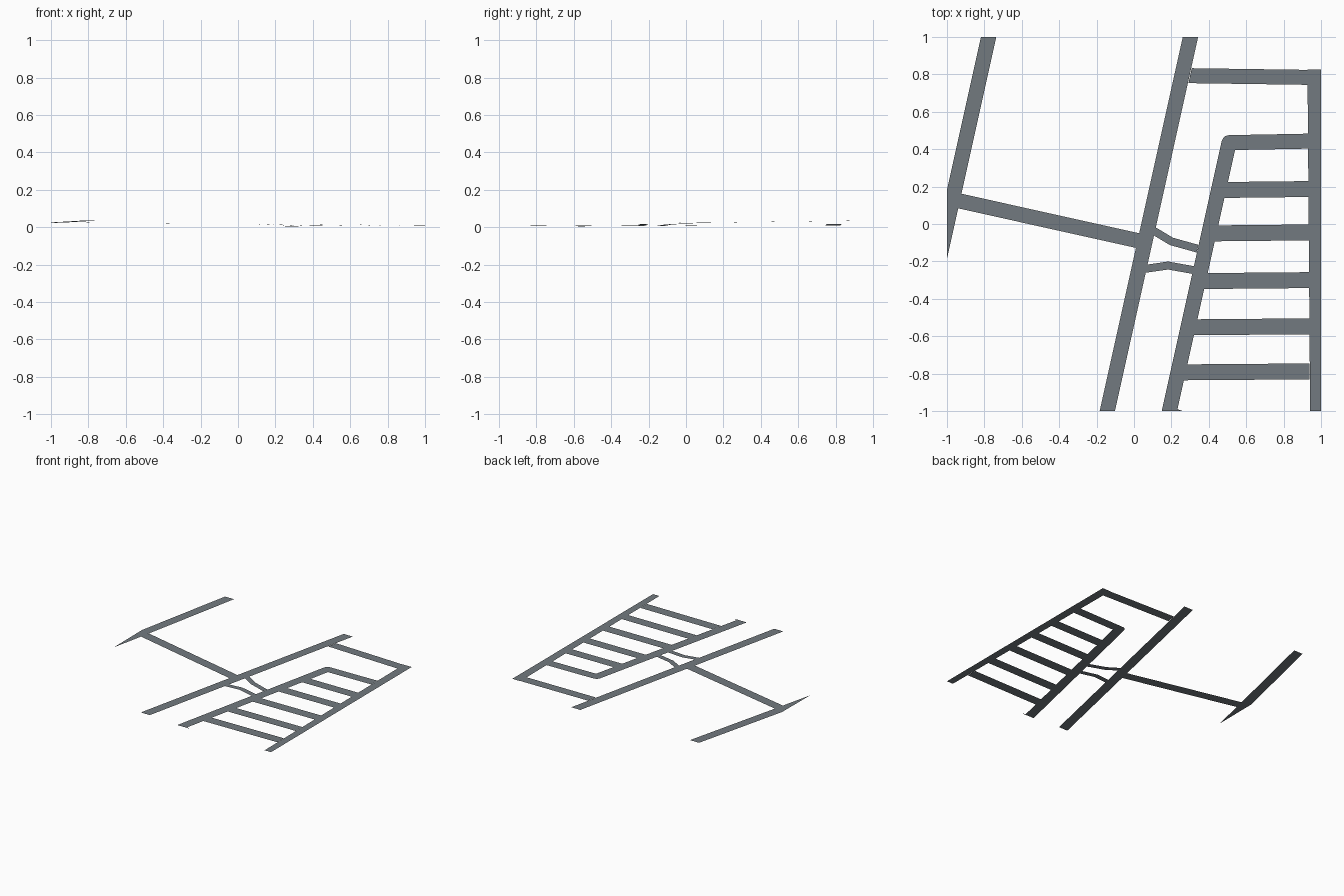
import bpy
import bmesh
from mathutils import Vector

cube = bpy.data.objects.get("Cube")
if cube:
    bpy.data.objects.remove(cube, do_unlink=True)

# Single asphalt colour
asphalt = bpy.data.materials.new("asphalt_grey")
asphalt.use_nodes = True
colour = (0.17, 0.195, 0.215, 1)
asphalt.diffuse_color = colour
bsdf = asphalt.node_tree.nodes["Principled BSDF"]
bsdf.inputs["Base Color"].default_value = colour
bsdf.inputs["Roughness"].default_value = 0.9

SLANT = Vector((0.2225, 1))    # heading shared by the diagonal streets
NORTH = Vector((0, 1))
EAST = Vector((1, 0))


def road(name, path, width=0.08, start_cut=None, end_cut=None, rounded=None):
    """Flat mitred strip along a path, trimmed to the square map tile.
    Cuts give the direction of the end edges; rounded is a path index."""
    pts = [Vector(p) for p in path]
    flat = [p.to_2d() for p in pts]
    dirs = [(b - a).normalized() for a, b in zip(flat, flat[1:])]
    bm = bmesh.new()
    rows = []
    for i, p in enumerate(pts):
        before, after = dirs[max(i - 1, 0)], dirs[min(i, len(dirs) - 1)]
        normal = Vector((-before.y, before.x))
        side = normal + Vector((-after.y, after.x))
        if i == 0 and start_cut:
            side = start_cut
        if i == len(pts) - 1 and end_cut:
            side = end_cut
        side = side * (width / 2 / side.dot(normal))
        offset = side.to_3d()
        rows.append((bm.verts.new(p + offset), bm.verts.new(p - offset)))
    for (l0, r0), (l1, r1) in zip(rows, rows[1:]):
        bm.faces.new((r0, r1, l1, l0))
    if rounded is not None:
        bmesh.ops.bevel(bm, geom=[rows[rounded][0]], offset=0.03, segments=3,
                        profile=0.5, affect='VERTICES')
    # Trim at the four tile borders
    for n in (EAST, -EAST, NORTH, -NORTH):
        bmesh.ops.bisect_plane(bm, geom=bm.verts[:] + bm.edges[:] + bm.faces[:],
                               plane_co=n.to_3d(), plane_no=n.to_3d(),
                               clear_outer=True)
    bm.normal_update()
    for f in bm.faces:
        if f.normal.z < 0:
            f.normal_flip()
    mesh = bpy.data.meshes.new(name)
    bm.to_mesh(mesh)
    bm.free()
    mesh.materials.append(asphalt)
    obj = bpy.data.objects.new(name, mesh)
    bpy.context.collection.objects.link(obj)
    return obj


# Long diagonal streets
road("west_street", [(-0.755, 1.1, 0.038), (-0.955, 0.2, 0.026), (-1.066, -0.3, 0.022)])
road("main_street", [(0.324, 1.1, 0.018), (-0.165, -1.1, 0.018)])
road("link_street", [(-0.932, 0.123, 0.025), (0.025, -0.09, 0.019)],
     start_cut=SLANT, end_cut=SLANT)

# Block outline on the east side
road("north_street", [(0.3, 0.793, 0.018), (0.93, 0.784, 0.01)],
     start_cut=SLANT, end_cut=NORTH)
road("east_street", [(0.985, -1.1, 0.008), (0.97, 0.827, 0.01)],
     width=0.085, end_cut=-EAST)
road("inner_street", [(0.167, -1.1, 0.003), (0.508, 0.435, 0.01), (0.93, 0.443, 0.01)],
     end_cut=NORTH, rounded=1)

# Parallel cross streets between the inner and east streets
for i, y in enumerate((0.182, -0.05, -0.305, -0.552, -0.793)):
    x = 0.54 + 0.2225 * (y - 0.4)
    z = 0.009 + 0.004 * y
    road(f"cross_street_{i + 1}", [(x, y, z), (0.938, y + 0.005, 0.009)],
         width=0.085, start_cut=SLANT, end_cut=NORTH)

# Narrow bent lanes joining the main and inner streets
road("upper_lane", [(0.103, -0.035, 0.018), (0.2, -0.093, 0.015), (0.34, -0.132, 0.008)],
     width=0.042, start_cut=SLANT, end_cut=SLANT)
road("lower_lane", [(0.058, -0.24, 0.018), (0.182, -0.222, 0.014), (0.316, -0.246, 0.007)],
     width=0.042, start_cut=SLANT, end_cut=SLANT)

# Tip of the lane that leaves the tile at the south border
road("south_lane", [(0.225, -1.019, 0.003), (0.32, -1.052, 0.003)],
     width=0.06, start_cut=SLANT)
